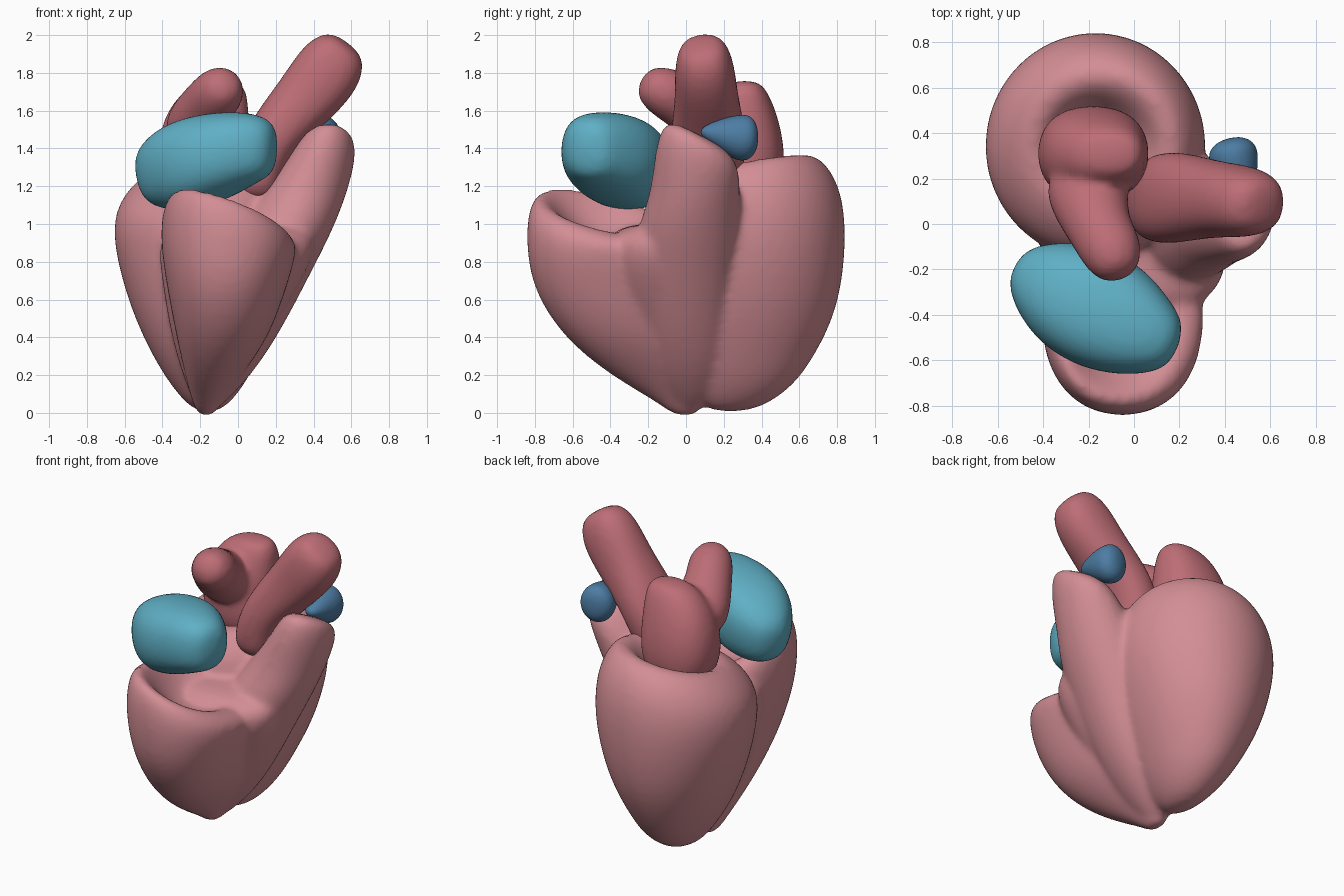
import bpy, bmesh, math
from mathutils import Vector

cube = bpy.data.objects.get("Cube")
if cube:
    bpy.data.objects.remove(cube, do_unlink=True)

SIDES = 16


def material(name, rgb):
    m = bpy.data.materials.new(name)
    m.use_nodes = True
    m.diffuse_color = (*rgb, 1)
    m.node_tree.nodes["Principled BSDF"].inputs["Base Color"].default_value = (*rgb, 1)
    return m


def oval(power):
    """Unit superellipse as (u, v) pairs."""
    for i in range(SIDES):
        a = 2 * math.pi * i / SIDES
        c, s = math.cos(a), math.sin(a)
        yield (math.copysign(abs(c) ** (2 / power), c),
               math.copysign(abs(s) ** (2 / power), s))


def skin(bm, rings):
    """Closed shell through a list of point rings."""
    loops = [[bm.verts.new(p) for p in ring] for ring in rings]
    for a, b in zip(loops, loops[1:]):
        for i in range(SIDES):
            j = (i + 1) % SIDES
            bm.faces.new((a[i], a[j], b[j], b[i]))
    bm.faces.new(loops[0][::-1])
    bm.faces.new(loops[-1])


def lobe(bm, levels, power=2.0):
    """Stacked ovals: z, centre x, centre y, radius x, radius y, slope x, slope y."""
    rings = []
    for z, cx, cy, rx, ry, *slope in levels:
        sx, sy = slope or (0, 0)
        rings.append([(cx + rx * u, cy + ry * v, z + sx * rx * u + sy * ry * v)
                      for u, v in oval(power)])
    skin(bm, rings)


def tube(bm, stations, ref, power=2.0):
    """Sweep along stations: x, y, z, radius across, radius along ref."""
    pts = [Vector(s[:3]) for s in stations]
    rings = []
    for i, s in enumerate(stations):
        t = (pts[min(i + 1, len(pts) - 1)] - pts[max(i - 1, 0)]).normalized()
        side = t.cross(Vector(ref)).normalized()
        up = side.cross(t)
        rings.append([pts[i] + side * u * s[3] + up * v * s[4] for u, v in oval(power)])
    skin(bm, rings)


def organ(name, bm, mat, voxel=0.02, passes=6):
    """Fuse the shells into one soft smooth surface."""
    bmesh.ops.recalc_face_normals(bm, faces=bm.faces)
    me = bpy.data.meshes.new(name)
    bm.to_mesh(me)
    bm.free()
    me.materials.append(mat)
    ob = bpy.data.objects.new(name, me)
    bpy.context.collection.objects.link(ob)
    rounder = ob.modifiers.new("round", "SUBSURF")
    rounder.levels = rounder.render_levels = 2
    fuse = ob.modifiers.new("fuse", "REMESH")
    fuse.mode = "VOXEL"
    fuse.voxel_size = voxel
    fuse.use_smooth_shade = True
    soft = ob.modifiers.new("soften", "SMOOTH")
    soft.factor = 0.5
    soft.iterations = passes


pink = material("muscle pink", (0.65, 0.27, 0.30))
red = material("vessel red", (0.51, 0.155, 0.18))
teal = material("chamber teal", (0.115, 0.43, 0.56))
blue = material("vessel blue", (0.075, 0.205, 0.37))

Y, Z = (0, 1, 0), (0, 0, 1)

# Rear ventricle: pointed cup with a rolled rim
bm = bmesh.new()
lobe(bm, [
    (0.0, -.16, .23, .07, .13),
    (.13, -.16, .29, .19, .28),
    (.3, -.17, .3, .29, .39),
    (.55, -.17, .33, .41, .49),
    (.9, -.17, .345, .51, .52),
    (1.15, -.17, .34, .49, .5, .08, .12),
    (1.32, -.15, .34, .35, .35, .15, .22),
    (1.28, -.16, .34, .23, .22, .1, .15),
    (1.1, -.17, .33, .14, .14),
])
# Front ventricle: basin with its rim dropping towards the left side
lobe(bm, [
    (-.02, -.17, 0, .04, .06),
    (.06, -.165, -.03, .08, .13),
    (.2, -.13, -.12, .155, .29),
    (.4, -.08, -.28, .25, .38),
    (.65, -.06, -.36, .32, .46),
    (.87, -.05, -.41, .37, .445, -.06, 0),
    (1.01, -.05, -.43, .36, .42, -.25, -.15),
    (1.09, -.06, -.45, .27, .33, -.4, -.28),
    (1.0, -.05, -.43, .19, .23, -.3, -.15),
    (.92, -.03, -.4, .1, .12),
], 2.2)
# Wall between the basin and the rear ventricle
lobe(bm, [
    (0, -.17, .03, .04, .08),
    (.2, -.13, -.03, .17, .22),
    (.45, -.09, -.11, .28, .26),
    (.7, -.03, -.16, .38, .29),
    (.9, 0, -.17, .44, .29),
    (1.01, .01, -.13, .36, .2),
])
# Outflow spout rising on the left side
lobe(bm, [
    (-.01, -.17, .02, .04, .06),
    (.2, -.06, .02, .14, .2),
    (.45, .03, 0, .21, .25),
    (.7, .12, 0, .25, .28),
    (.95, .23, .01, .27, .29),
    (1.15, .35, .05, .23, .24),
    (1.35, .45, .06, .18, .23, 0, -.25),
    (1.46, .48, .06, .14, .18, 0, -.5),
    (1.48, .48, .06, .07, .09, 0, -.5),
])
organ("ventricles", bm, pink, passes=9)

# Front atrium: boxy bean lying over the basin
bm = bmesh.new()
tube(bm, [
    (-.52, -.18, 1.24, .07, .11),
    (-.43, -.23, 1.26, .18, .2),
    (-.28, -.32, 1.31, .26, .25),
    (-.09, -.41, 1.37, .27, .235),
    (.08, -.5, 1.41, .19, .19),
    (.2, -.54, 1.4, .1, .14),
], Z, 2.4)
organ("front_atrium", bm, teal)

# Rear atrium: broad block with a forward arm
bm = bmesh.new()
lobe(bm, [
    (1.12, -.18, .31, .18, .17),
    (1.28, -.18, .31, .25, .22),
    (1.45, -.18, .31, .25, .21),
    (1.6, -.16, .31, .22, .17),
    (1.71, -.12, .31, .17, .12),
    (1.76, -.09, .31, .09, .07),
], 2.3)
tube(bm, [
    (-.21, .24, 1.45, .2, .17),
    (-.2, .1, 1.56, .18, .16),
    (-.15, -.03, 1.65, .14, .14),
    (-.09, -.13, 1.71, .145, .14),
    (-.06, -.24, 1.76, .08, .08),
], Z)
organ("rear_atrium", bm, red)

# Great artery: leaning tube with a rounded end
bm = bmesh.new()
tube(bm, [
    (.08, .07, 1.1, .12, .14),
    (.1, .11, 1.28, .15, .2),
    (.18, .12, 1.46, .15, .21),
    (.35, .11, 1.65, .17, .17),
    (.47, .1, 1.8, .19, .165),
    (.54, .09, 1.91, .16, .14),
    (.58, .08, 1.96, .09, .09),
], Y, 2.3)
organ("great_artery", bm, red)

# Outflow vessel: small wedge behind the spout
bm = bmesh.new()
tube(bm, [
    (.47, .07, 1.49, .03, .02),
    (.46, .17, 1.48, .08, .08),
    (.44, .28, 1.46, .115, .13),
    (.43, .34, 1.45, .11, .125),
    (.42, .38, 1.45, .05, .06),
], Z)
organ("outflow_vessel", bm, blue, voxel=0.012)
